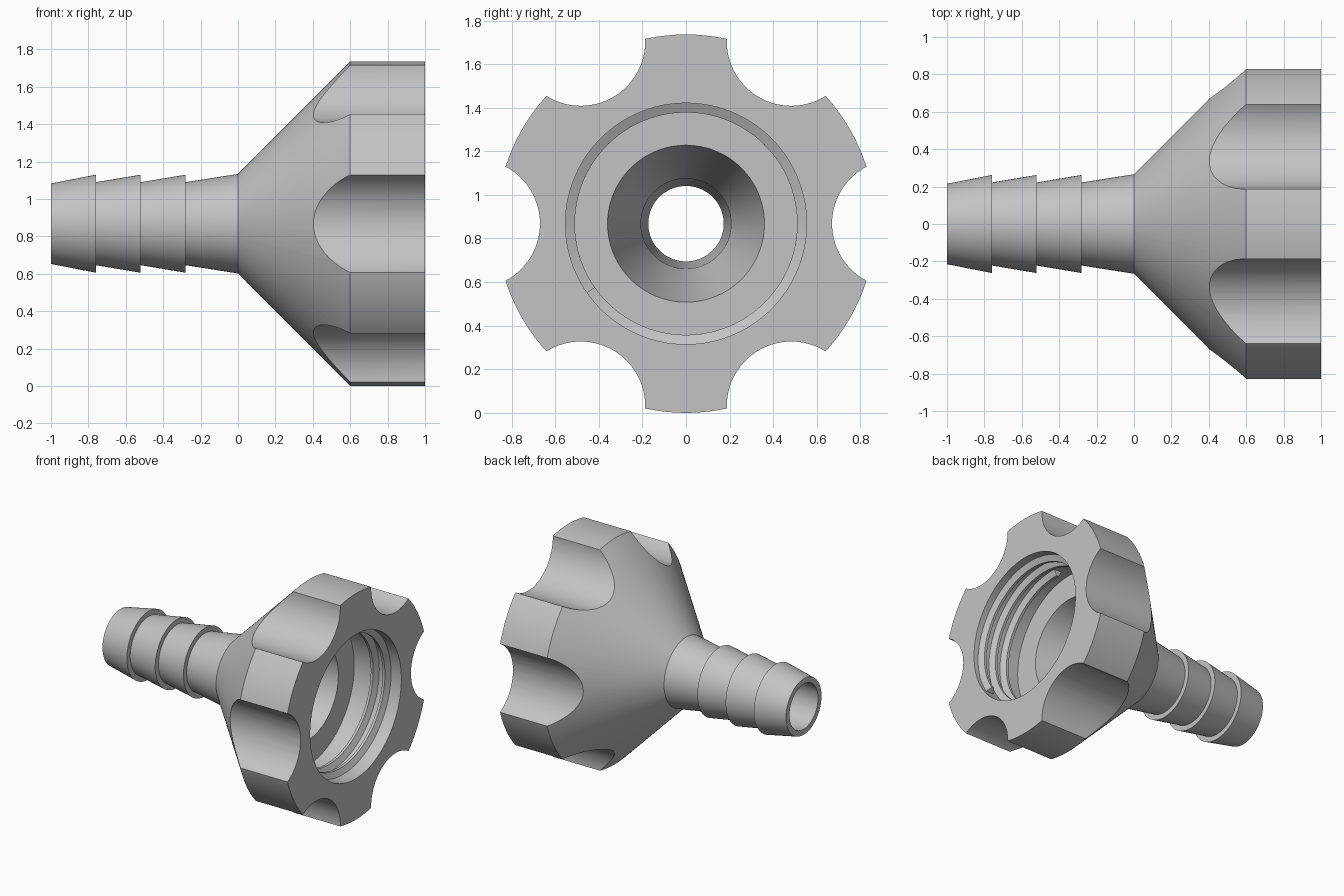
import bpy, bmesh
from math import radians, cos, sin, tau
from mathutils import Matrix, Vector

cube = bpy.data.objects.get("Cube")
if cube:
    bpy.data.objects.remove(cube, do_unlink=True)

AXIS_Z = 0.868      # height of the fitting's axis
OUTER = 0.868       # collar radius
BORE = 0.553        # threaded socket radius
FLOOR = 0.6         # depth position of the socket floor

grey = bpy.data.materials.new("light_grey")
grey.use_nodes = True
grey.diffuse_color = (0.55, 0.55, 0.55, 1)
grey.node_tree.nodes["Principled BSDF"].inputs["Base Color"].default_value = grey.diffuse_color


def add_object(name, bm):
    bmesh.ops.recalc_face_normals(bm, faces=bm.faces)
    mesh = bpy.data.meshes.new(name)
    bm.to_mesh(mesh)
    bm.free()
    mesh.materials.append(grey)
    obj = bpy.data.objects.new(name, mesh)
    bpy.context.collection.objects.link(obj)
    obj.location.z = AXIS_Z
    return obj


def smooth(obj):
    bpy.ops.object.select_all(action='DESELECT')
    obj.select_set(True)
    bpy.context.view_layer.objects.active = obj
    bpy.ops.object.shade_smooth_by_angle(angle=radians(10))


def sweep(name, sections, closed):
    """Skin a list of cross-sections, joined in a ring or capped."""
    bm = bmesh.new()
    rings = [[bm.verts.new(p) for p in sec] for sec in sections]
    pairs = list(zip(rings, rings[1:] + rings[:1]))
    for a, b in pairs if closed else pairs[:-1]:
        for i in range(len(a)):
            j = (i + 1) % len(a)
            bm.faces.new((a[i], a[j], b[j], b[i]))
    if not closed:
        bm.faces.new(rings[0])
        bm.faces.new(rings[-1])
    return add_object(name, bm)


def turned(profile, angle, shift=0):
    """Place (x, radius) points at an angle around the x axis."""
    return [Vector((x + shift, r * cos(angle), r * sin(angle))) for x, r in profile]


# Body: barbed tail, cone, collar, socket and tapered bore
profile = [(-1, 0.173), (-1, 0.215)]
for x in (-0.76, -0.52, -0.28):
    profile += [(x, 0.262), (x, 0.222)]
profile += [(0, 0.266), (0.6, OUTER), (1, OUTER), (1, BORE),
            (FLOOR, BORE), (FLOOR, 0.36), (0, 0.207)]
STEPS = 120
body = sweep("hose_fitting_body", [turned(profile, tau * i / STEPS) for i in range(STEPS)], True)

# Finger scallops cut round the collar
bm = bmesh.new()
for i in range(6):
    a = tau * i / 6
    place = Matrix.Translation((0.7, 0.966 * cos(a), 0.966 * sin(a))) @ Matrix.Rotation(tau / 4, 4, 'Y')
    bmesh.ops.create_cone(bm, cap_ends=True, segments=80, radius1=0.296, radius2=0.296,
                          depth=1, matrix=place)
cutter = add_object("scallop_cutter", bm)
cutter.hide_render = True
cut = body.modifiers.new("scallops", 'BOOLEAN')
cut.operation = 'DIFFERENCE'
cut.solver = 'EXACT'
cut.object = cutter
bpy.context.view_layer.objects.active = body
bpy.ops.object.modifier_apply(modifier=cut.name)
bpy.data.objects.remove(cutter, do_unlink=True)
smooth(body)

# Helical thread inside the socket
PITCH, TURNS, COUNT = 0.1, 2.35, 240
ridge = [(-0.036, BORE + 0.008), (-0.01, 0.51), (0.01, 0.51), (0.036, BORE + 0.008)]
sections = []
for i in range(COUNT + 1):
    t = TURNS * i / COUNT
    sections.append(turned(ridge, radians(215) - tau * t, 0.94 - PITCH * t))
smooth(sweep("internal_thread", sections, False))
